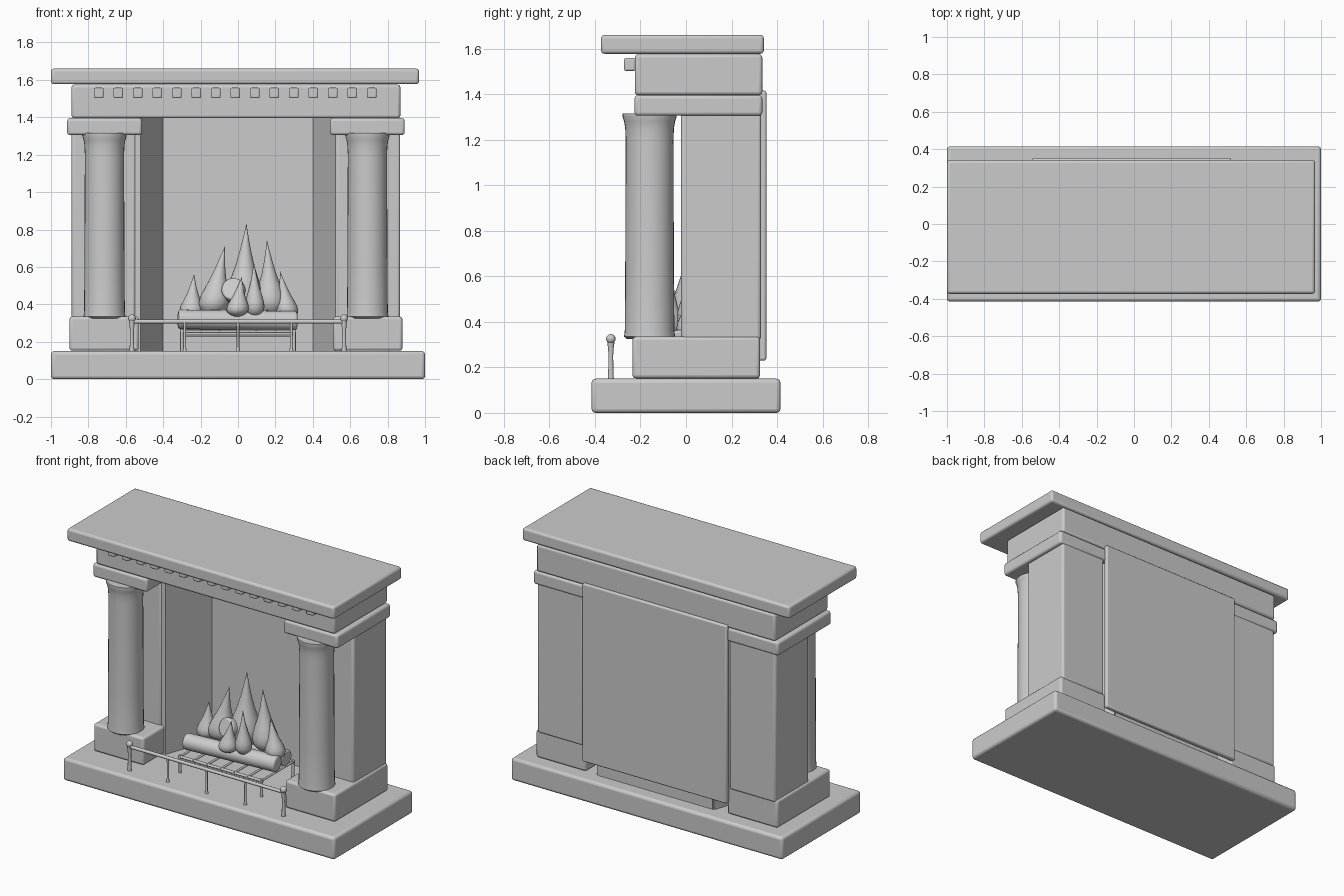
import bpy, bmesh, math
from mathutils import Vector

if "Cube" in bpy.data.objects:
    bpy.data.objects.remove(bpy.data.objects["Cube"])

stone = bpy.data.materials.new("pale_grey_stone")
stone.diffuse_color = (0.6, 0.6, 0.6, 1)
stone.use_nodes = True
stone.node_tree.nodes["Principled BSDF"].inputs["Base Color"].default_value = stone.diffuse_color


def finish(name, bm, bevel=0.0, angle=35):
    bmesh.ops.recalc_face_normals(bm, faces=bm.faces[:])
    me = bpy.data.meshes.new(name)
    bm.to_mesh(me)
    bm.free()
    ob = bpy.data.objects.new(name, me)
    bpy.context.collection.objects.link(ob)
    me.materials.append(stone)
    if bevel:
        m = ob.modifiers.new("Bevel", 'BEVEL')
        m.width, m.segments = bevel, 3
        m.limit_method = 'ANGLE'
    bpy.ops.object.select_all(action='DESELECT')
    ob.select_set(True)
    bpy.context.view_layer.objects.active = ob
    bpy.ops.object.shade_smooth_by_angle(angle=math.radians(angle))
    return ob


def box(name, x0, x1, y0, y1, z0, z1, bevel=0.015):
    bm = bmesh.new()
    bmesh.ops.create_cube(bm, size=1)
    for v in bm.verts:
        v.co = ((x0 + x1) / 2 + v.co.x * (x1 - x0),
                (y0 + y1) / 2 + v.co.y * (y1 - y0),
                (z0 + z1) / 2 + v.co.z * (z1 - z0))
    return finish(name, bm, bevel)


def sweep(name, stations, sides=24, axis=(0, 0, 1), bevel=0.0):
    """Skin circular rings given as (centre, radius) stations."""
    rot = Vector((0, 0, 1)).rotation_difference(Vector(axis))
    bm = bmesh.new()
    rings = []
    for c, r in stations:
        rings.append([bm.verts.new(Vector(c) + rot @ Vector(
            (r * math.cos(2 * math.pi * i / sides), r * math.sin(2 * math.pi * i / sides), 0)))
            for i in range(sides)])
    for a, b in zip(rings, rings[1:]):
        for i in range(sides):
            j = (i + 1) % sides
            bm.faces.new((a[i], a[j], b[j], b[i]))
    bm.faces.new(rings[0])
    bm.faces.new(rings[-1])
    return finish(name, bm, bevel, 40)


def rod(name, a, b, r, sides=12, bevel=0.0):
    return sweep(name, [(a, r), (b, r)], sides, Vector(b) - Vector(a), bevel)


def turned(name, x, y, profile, sides=32):
    return sweep(name, [((x, y, z), r) for z, r in profile], sides)


def ball(name, c, r):
    bm = bmesh.new()
    bmesh.ops.create_uvsphere(bm, u_segments=16, v_segments=10, radius=r)
    bmesh.ops.translate(bm, verts=bm.verts[:], vec=c)
    return finish(name, bm)


def flame(name, cx, y, z0, r, tx, z1):
    # teardrop whose centre line leans towards the tip
    prof = [(0, .25), (.04, .6), (.1, .88), (.18, 1), (.28, .95), (.4, .75),
            (.55, .5), (.7, .31), (.85, .15), (.95, .05), (1, .01)]
    return sweep(name, [((cx + (tx - cx) * t ** 1.3, y, z0 + (z1 - z0) * t), r * k)
                        for t, k in prof], 20)


# hearth slab, frieze and mantel shelf
box("hearth_slab", -1, 1, -.415, .415, 0, .15, .018)
box("frieze", -.89, .868, -.225, .335, 1.395, 1.575)
box("mantel_shelf", -1, .968, -.373, .342, 1.577, 1.66)

# dentil row
for i in range(15):
    x = -.745 + i * 1.46 / 14
    box("dentil", x - .026, x + .026, -.272, -.222, 1.502, 1.558, .008)

# side supports, mirrored about a slightly offset centre
for s, side in ((-1, "left"), (1, "right")):
    def slab(name, inner, outer, *rest):
        a, b = sorted((-.011 + s * inner, -.011 + s * outer))
        box(side + name, a, b, *rest)
    slab("_plinth", .52, .89, -.235, .325, .152, .335)
    slab("_pilaster", .535, .878, -.022, .33, .32, 1.32)
    slab("_capital", .502, .902, -.226, .335, 1.305, 1.395)
    turned(side + "_column", -.011 + s * .703, -.16,
           [(.325, .1), (.335, .112), (.36, .109), (.6, .107), (1.2, .105), (1.25, .107),
            (1.28, .112), (1.3, .119), (1.315, .119)])

    # splayed firebox wall
    bm = bmesh.new()
    pts = [(.52, -.02), (.40, .30), (.43, .32), (.55, -.02)]
    f = bm.faces.new([bm.verts.new((s * x, y, .15)) for x, y in pts])
    g = bmesh.ops.extrude_face_region(bm, geom=[f])["geom"]
    bmesh.ops.translate(bm, vec=(0, 0, 1.25),
                        verts=[v for v in g if isinstance(v, bmesh.types.BMVert)])
    finish(side + "_firebox_wall", bm)

# firebox back and rear cover panel
box("firebox_back", -.42, .42, .30, .32, .15, 1.4, 0)
box("rear_panel", -.545, .52, .32, .353, .23, 1.415, .01)

# fender rail at the front
rod("fender_rail", (-.567, -.33, .308), (.567, -.33, .308), .011)
for x in (-.567, .567):
    turned("fender_end_post", x, -.33,
           [(.15, .013), (.17, .012), (.25, .010), (.29, .013), (.31, .016)], 12)
    ball("fender_finial", (x, -.33, .325), .021)
for x in (-.285, 0, .285):
    turned("fender_post", x, -.33, [(.15, .011), (.17, .007), (.28, .007), (.308, .010)], 12)

# log grate
for y in (-.18, .15):
    rod("grate_cross_bar", (-.31, y, .255), (.31, y, .255), .009)
    for x in (-.3, .3):
        rod("grate_leg", (x, y, .15), (x, y, .265), .009)
for i in range(7):
    x = -.3 + i * .1
    rod("grate_bar", (x, -.19, .255), (x, .16, .255), .007)
rod("grate_low_bar", (-.3, -.18, .235), (.3, -.18, .235), .006)

# logs
rod("front_log", (-.32, -.09, .32), (.315, -.03, .312), .052, 24, .012)
rod("back_log", (-.29, .12, .312), (.31, .07, .312), .052, 24, .012)
rod("top_log", (-.03, -.09, .485), (.03, .16, .40), .062, 24, .012)

# flames: centre x, y, base z, radius, tip x, tip z
for k in [(-.25, .03, .32, .065, -.235, .56), (-.135, .01, .34, .083, -.07, .71),
          (.03, .03, .34, .10, .045, .83), (.175, .04, .34, .08, .155, .74),
          (.265, .02, .32, .062, .225, .575), (.09, -.07, .335, .052, .085, .625),
          (-.005, -.1, .335, .06, .02, .545)]:
    flame("flame", *k)
